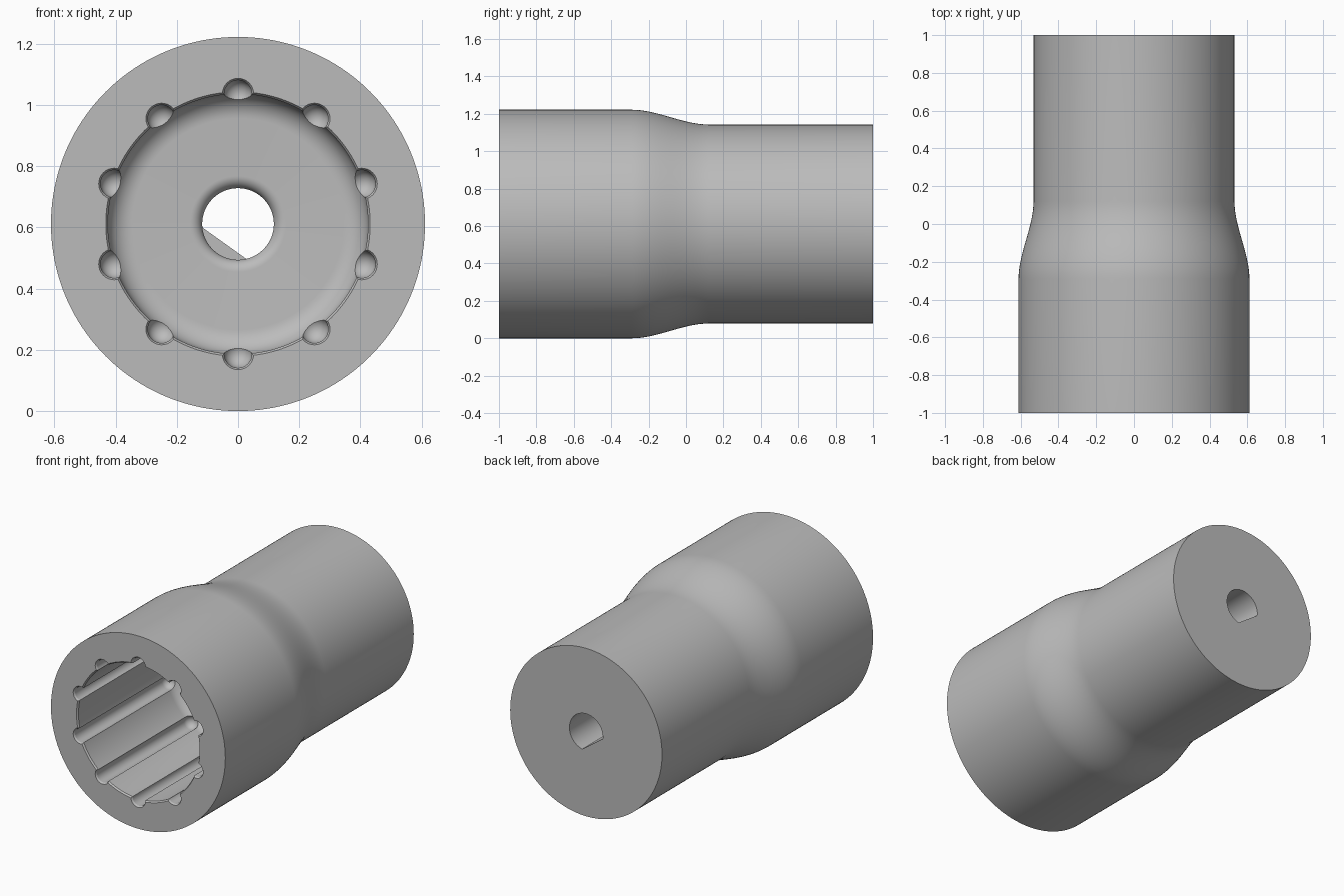
import bpy, bmesh, math
from mathutils import Matrix

cube = bpy.data.objects.get("Cube")
if cube:
    bpy.data.objects.remove(cube, do_unlink=True)

AXIS_Z = 0.611
HOLE_R, FLAT_DIST, FLAT_ANGLE = 0.117, 0.077, math.radians(234.5)
BORE_R, FLOOR_Y = 0.425, -0.05

steel = bpy.data.materials.new("plain grey")
steel.use_nodes = True
grey = (0.5, 0.5, 0.5, 1)
steel.diffuse_color = grey
steel.node_tree.nodes["Principled BSDF"].inputs["Base Color"].default_value = grey


def d_radius(angle):
    """Radius of the keyed hole: a circle cut by one flat."""
    c = math.cos(angle - FLAT_ANGLE)
    return min(HOLE_R, FLAT_DIST / c) if c > 0.01 else HOLE_R


def arc(cr, cy, rad, start, end, steps=10):
    """Arc of (radius, y) points, angles in degrees."""
    angles = [math.radians(start + (end - start) * i / steps) for i in range(steps + 1)]
    return [(cr + rad * math.cos(a), cy + rad * math.sin(a)) for a in angles]


def lathe(bm, profile, segments, closed, offset=Matrix()):
    """Revolve (radius, y) points about the y axis; a radius may be a function of angle."""
    rows = []
    for r, y in profile:
        row = []
        for i in range(segments):
            a = math.tau * i / segments
            rad = r(a) if callable(r) else r
            row.append(bm.verts.new(offset @ Matrix.Translation((rad * math.cos(a), y, rad * math.sin(a))).translation))
        rows.append(row)
    pairs = list(zip(rows, rows[1:]))
    if closed:
        pairs.append((rows[-1], rows[0]))
    for a, b in pairs:
        for i in range(segments):
            j = (i + 1) % segments
            bm.faces.new((a[i], a[j], b[j], b[i]))


def finish(bm, name):
    bmesh.ops.remove_doubles(bm, verts=bm.verts, dist=1e-5)
    bmesh.ops.recalc_face_normals(bm, faces=bm.faces)
    mesh = bpy.data.meshes.new(name)
    bm.to_mesh(mesh)
    bm.free()
    mesh.materials.append(steel)
    obj = bpy.data.objects.new(name, mesh)
    bpy.context.collection.objects.link(obj)
    obj.location.z = AXIS_Z
    return obj


# Sleeve: stepped outside, blind bore with rounded floor, keyed shaft hole
shoulder = []
for i in range(17):
    t = i / 16
    s = t * t * (3 - 2 * t)
    shoulder.append((0.611 - 0.079 * s, -0.29 + 0.41 * t))
profile = [(0.611, -1)] + shoulder + [(0.532, 1)]
profile += [(d_radius, 1), (d_radius, 0.5), (HOLE_R, 0.5)]
profile += arc(HOLE_R + 0.04, FLOOR_Y + 0.04, 0.04, 180, 270)
profile += arc(BORE_R - 0.08, FLOOR_Y - 0.08, 0.08, 90, 0)
profile += [(BORE_R, -0.99), (BORE_R + 0.007, -1)]
bm = bmesh.new()
lathe(bm, profile, 160, True)
sleeve = finish(bm, "sleeve")

# Ten round-ended grooves with chamfered mouths
groove = [(0, -1.01), (0.057, -1.01), (0.045, -0.99)] + arc(0, -0.12, 0.045, 0, 90)
bm = bmesh.new()
for k in range(10):
    a = math.radians(90 + 36 * k)
    spot = Matrix.Translation((BORE_R * math.cos(a), 0, BORE_R * math.sin(a)))
    lathe(bm, groove, 32, False, spot)
cutter = finish(bm, "groove_cutter")
cutter.hide_render = True

cut = sleeve.modifiers.new("grooves", "BOOLEAN")
cut.operation = "DIFFERENCE"
cut.solver = "EXACT"
cut.object = cutter
bpy.context.view_layer.update()
for o in bpy.context.selected_objects:
    o.select_set(False)
bpy.context.view_layer.objects.active = sleeve
sleeve.select_set(True)
bpy.ops.object.modifier_apply(modifier=cut.name)
bpy.data.objects.remove(cutter, do_unlink=True)
bpy.ops.object.shade_smooth_by_angle(angle=math.radians(30))
